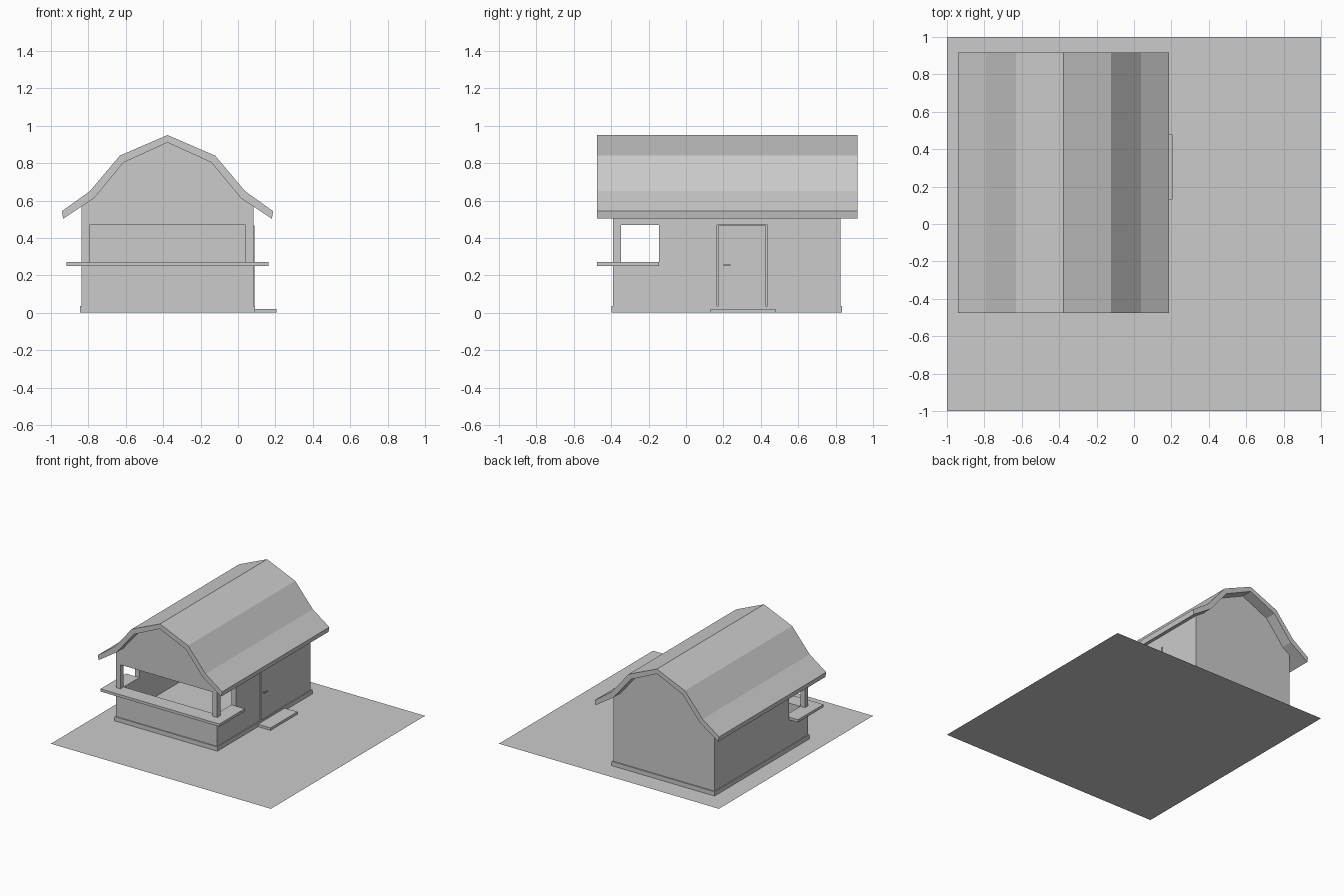
import bpy, bmesh

if "Cube" in bpy.data.objects:
    bpy.data.objects.remove(bpy.data.objects["Cube"])

CX = -0.377           # house centre line
Y0, Y1 = -0.39, 0.825  # outer wall faces
T = 0.042             # wall thickness
HW = 0.46             # half width of the walls


def box(name, x, y, z):
    bpy.ops.mesh.primitive_cube_add(
        size=1, location=[(a + b) / 2 for a, b in (x, y, z)])
    o = bpy.context.object
    o.name = name
    o.scale = [abs(b - a) for a, b in (x, y, z)]
    return o


def prism(name, pts, axis, a, b):
    """Extrude a 2D profile along y (xz profile) or z (xy profile)."""
    bm = bmesh.new()
    place = (lambda p, t: (p[0], t, p[1])) if axis == 'y' else (lambda p, t: (p[0], p[1], t))
    face = bm.faces.new([bm.verts.new(place(p, a)) for p in pts])
    ext = bmesh.ops.extrude_face_region(bm, geom=[face])['geom']
    offset = (0, b - a, 0) if axis == 'y' else (0, 0, b - a)
    bmesh.ops.translate(bm, vec=offset, verts=[v for v in ext if isinstance(v, bmesh.types.BMVert)])
    bmesh.ops.recalc_face_normals(bm, faces=bm.faces)
    me = bpy.data.meshes.new(name)
    bm.to_mesh(me)
    bm.free()
    o = bpy.data.objects.new(name, me)
    bpy.context.collection.objects.link(o)
    return o


def mirrored(half):
    """Right half profile (top to bottom, first point on axis) to a full line."""
    return [(CX - x, z) for x, z in half[:0:-1]] + [(CX + x, z) for x, z in half]


# ground sheet
bpy.ops.mesh.primitive_plane_add(size=2)
bpy.context.object.name = "ground_sheet"

# gambrel roof shell
outer = [(0, 0.95), (0.255, 0.84), (0.415, 0.65), (0.565, 0.543)]
inner = [(0, 0.91), (0.235, 0.803), (0.393, 0.612), (0.558, 0.503)]
prism("roof", mirrored(outer) + mirrored(inner)[::-1], 'y', -0.475, 0.917)

# gable walls: the front one stops at the serving opening
gable = inner[:3] + [(HW, 0.568)]
ZO, ZC = 0.47, 0.25   # opening top, counter underside
prism("front_gable", mirrored(gable + [(HW, ZO)]), 'y', Y0, Y0 + T)
prism("back_wall", mirrored(gable + [(HW, 0)]), 'y', Y1 - T, Y1)
box("front_low_wall", (CX - HW, CX + HW), (Y0, Y0 + T), (0, ZC))

# side walls, open at the front corner
YO = -0.145
D0, D1 = 0.165, 0.435  # doorway
for side, s in (("left", -1), ("right", 1)):
    x = (CX + s * (HW - T), CX + s * HW)
    box(side + "_low_wall", x, (Y0 + T, YO), (0, ZC))
    box(side + "_header", x, (Y0 + T, YO), (ZO, 0.57))
    box(side + "_corner_post", x, (Y0, Y0 + T), (ZC, ZO))
    if s < 0:
        box("left_wall", x, (YO, Y1 - T), (0, 0.57))
    else:
        box("right_wall_front", x, (YO, D0), (0, 0.57))
        box("right_wall_back", x, (D1, Y1 - T), (0, 0.57))
        box("door_header", x, (D0, D1), (ZO, 0.57))

# wrap-around counter
xo, xi = 0.54, HW - T
prism("counter", [(CX - xo, -0.475), (CX + xo, -0.475), (CX + xo, YO), (CX + xi, YO),
                  (CX + xi, Y0 + T), (CX - xi, Y0 + T), (CX - xi, YO), (CX - xo, YO)],
      'z', ZC, 0.272)

# floor plinth and doorstep
box("floor_plinth", (CX - 0.468, CX + 0.468), (Y0 - 0.008, Y1 + 0.01), (0, 0.035))
box("doorstep", (0.09, 0.205), (0.13, 0.478), (0, 0.02))

# door with a narrow gap at each side, and its lever handle
xr = CX + HW
box("door", (xr - T, xr + 0.004), (D0 + 0.01, D1 - 0.01), (0.035, ZO - 0.003))
box("handle_stem", (xr, xr + 0.02), (0.2, 0.207), (0.25, 0.257))
box("handle_lever", (xr + 0.015, xr + 0.021), (0.2, 0.237), (0.25, 0.257))
